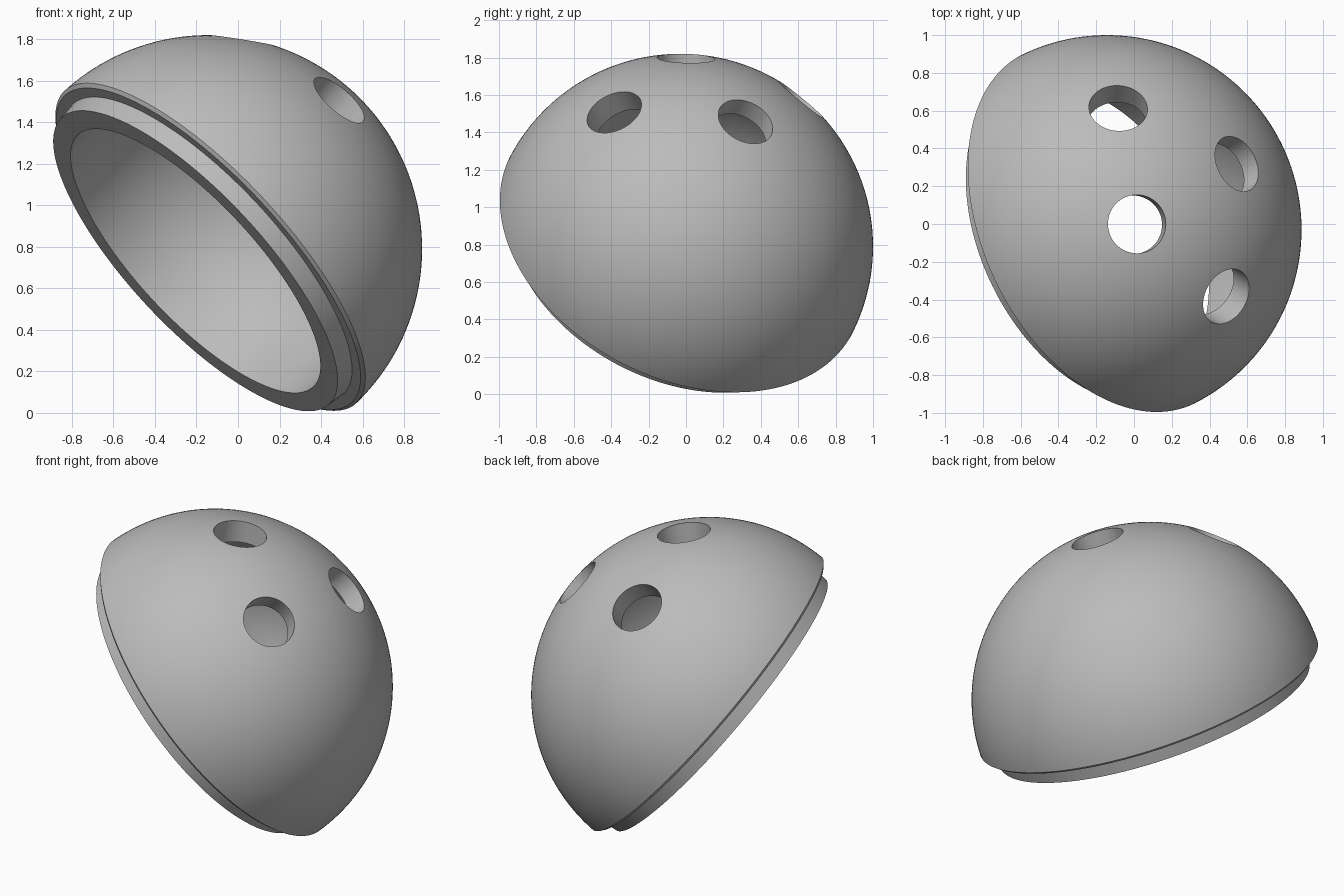
import bpy, bmesh, math
from mathutils import Vector, Matrix

cube = bpy.data.objects.get("Cube")
if cube:
    bpy.data.objects.remove(cube, do_unlink=True)

R = 1.03                                   # outer dome radius
CENTRE = Vector((-0.143, -0.03, 0.79))
POLE = Vector((0.688, 0.336, 0.642)).normalized()
BORE, SHIFT, LIP = 0.83, 0.09, 0.09        # inside radius, inner centre offset, lip height

grey = bpy.data.materials.new("plain_grey")
grey.use_nodes = True
colour = (0.5, 0.5, 0.5, 1)
grey.diffuse_color = colour
grey.node_tree.nodes["Principled BSDF"].inputs["Base Color"].default_value = colour


def arc(radius, offset, start, steps):
    """Quarter arc from the rim up to the pole, as (radius, height)."""
    for i in range(steps + 1):
        a = start + (math.pi / 2 - start) * i / steps
        yield radius * math.cos(a), offset + radius * math.sin(a)


def lathe(name, profile, segments):
    bm = bmesh.new()
    verts = [bm.verts.new((r, 0, h)) for r, h in profile]
    edges = [bm.edges.new(pair) for pair in zip(verts, verts[1:])]
    bmesh.ops.spin(bm, geom=verts + edges, cent=(0, 0, 0), axis=(0, 0, 1),
                   angle=math.tau, steps=segments)
    bmesh.ops.remove_doubles(bm, verts=bm.verts, dist=1e-4)
    bmesh.ops.recalc_face_normals(bm, faces=bm.faces)
    mesh = bpy.data.meshes.new(name)
    bm.to_mesh(mesh)
    bm.free()
    mesh.materials.append(grey)
    obj = bpy.data.objects.new(name, mesh)
    bpy.context.collection.objects.link(obj)
    return obj


def aim(direction, origin):
    return Matrix.Translation(origin) @ direction.to_track_quat('Z', 'Y').to_matrix().to_4x4()


# Hollow dome: bore, stepped lip, chamfered rim, outer skin
inner = list(arc(BORE, SHIFT, 0, 40))[::-1]
lip = [(BORE, -LIP), (0.945, -LIP), (0.955, 0), (1.012, 0)]
outer = list(arc(R, 0, 0.014, 48))
dome = lathe("hollow_dome", inner + lip + outer, 160)
dome.matrix_world = aim(POLE, CENTRE)

# Finger-sized round holes through the shell
for spot in ((0.16, 0.03, 1.017), (0.06, 0.65, 0.796),
             (0.69, 0.35, 0.67), (0.633, -0.355, 0.72)):
    direction = Vector(spot).normalized()
    cutter = lathe("hole_cutter", [(0, 0.6), (0.155, 0.6), (0.155, 1.3), (0, 1.3)], 64)
    cutter.matrix_world = aim(direction, CENTRE)
    cutter.hide_render = True
    bpy.context.view_layer.update()
    mod = dome.modifiers.new("hole", 'BOOLEAN')
    mod.operation, mod.solver, mod.object = 'DIFFERENCE', 'EXACT', cutter
    bpy.context.view_layer.objects.active = dome
    bpy.ops.object.modifier_apply(modifier=mod.name)
    bpy.data.objects.remove(cutter, do_unlink=True)

bpy.ops.object.select_all(action='DESELECT')
dome.select_set(True)
bpy.context.view_layer.objects.active = dome
bpy.ops.object.shade_smooth_by_angle(angle=math.radians(30))
